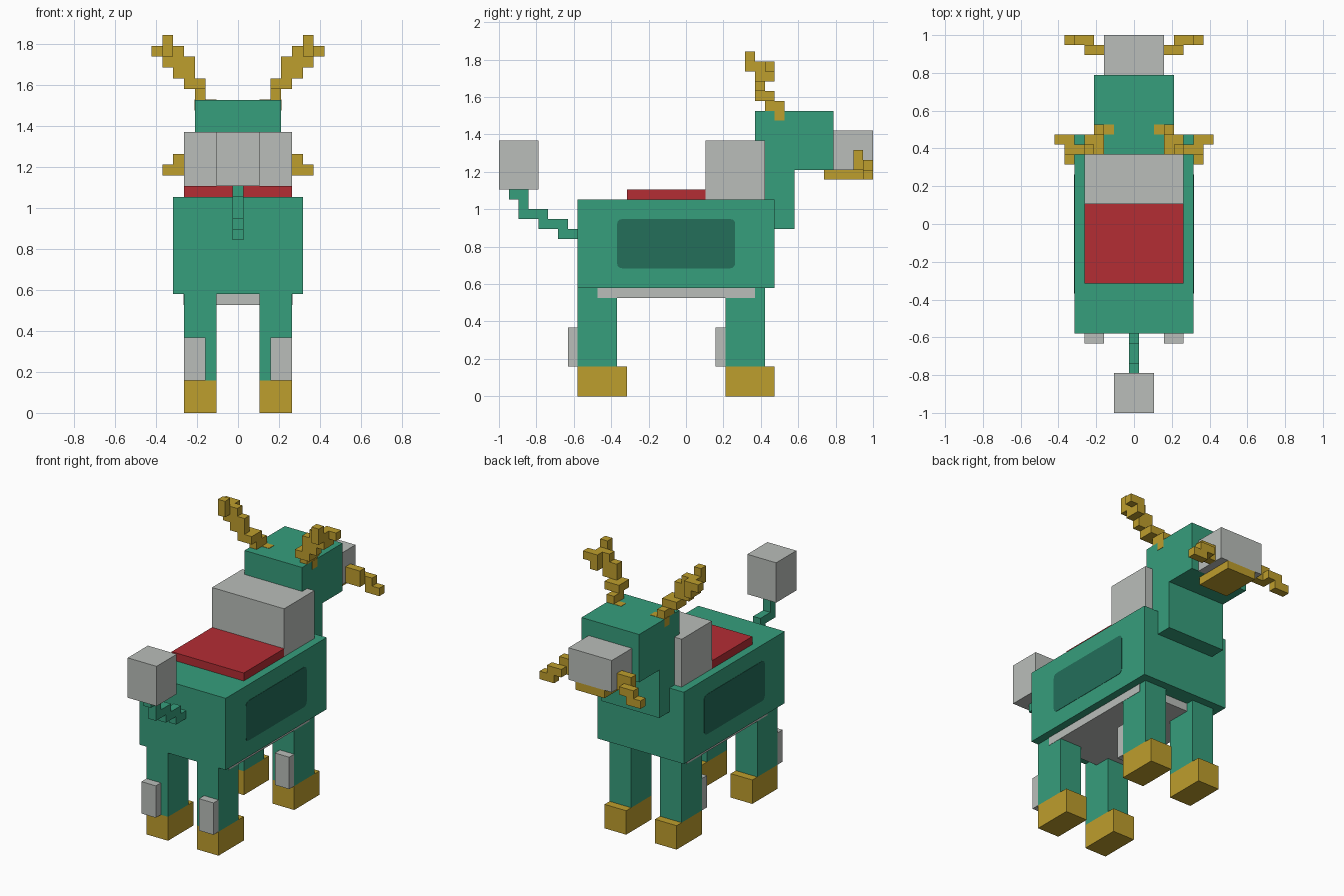
import bpy
import bmesh

U = 1 / 19  # size of one block

default = bpy.data.objects.get("Cube")
if default:
    bpy.data.objects.remove(default, do_unlink=True)


def material(name, rgb):
    mat = bpy.data.materials.new(name)
    mat.use_nodes = True
    mat.diffuse_color = (*rgb, 1)
    bsdf = next(n for n in mat.node_tree.nodes if n.type == 'BSDF_PRINCIPLED')
    bsdf.inputs["Base Color"].default_value = (*rgb, 1)
    return mat


GREEN = material("green", (0.037, 0.342, 0.202))
DARK = material("dark_green", (0.017, 0.156, 0.102))
GREY = material("pale_grey", (0.491, 0.515, 0.491))
GOLD = material("gold", (0.515, 0.342, 0.026))
RED = material("red", (0.456, 0.026, 0.034))


def blocks(name, mat, boxes, mirror=False, round_corners=0):
    """One object from boxes given as (x, y, z) ranges in block units."""
    bm = bmesh.new()
    for ranges in boxes:
        cube = bmesh.ops.create_cube(bm, size=1)
        for v in cube["verts"]:
            v.co = [(lo + (c + 0.5) * (hi - lo)) * U for c, (lo, hi) in zip(v.co, ranges)]
    if round_corners:
        edges = [e for e in bm.edges
                 if abs(e.verts[0].co.y - e.verts[1].co.y) < 1e-6
                 and abs(e.verts[0].co.z - e.verts[1].co.z) < 1e-6]
        bmesh.ops.bevel(bm, geom=edges, offset=round_corners * U, segments=3,
                        profile=0.5, affect='EDGES')
    mesh = bpy.data.meshes.new(name)
    bm.to_mesh(mesh)
    bm.free()
    mesh.materials.append(mat)
    obj = bpy.data.objects.new(name, mesh)
    bpy.context.collection.objects.link(obj)
    if mirror:
        mod = obj.modifiers.new("mirror", 'MIRROR')
        mod.use_clip = False
        mod.use_mirror_merge = False
    return obj


def centred(half, y, z):
    return ((-half, half), y, z)


# Trunk, neck and head
blocks("body", GREEN, [centred(6, (-11, 9), (11, 20))])
blocks("neck", GREEN, [centred(4, (7, 11), (17, 23))])
blocks("head", GREEN, [centred(4, (7, 15), (23, 29))])
blocks("muzzle", GREY, [centred(3, (15, 19), (23, 27))])
blocks("jaw", GOLD, [centred(2, (14, 19), (22, 23))])

# Mane, saddle, belly and side panels
blocks("mane", GREY, [centred(5, (2, 8), (20, 26))])
blocks("saddle", RED, [centred(5, (-6, 2), (20, 21))])
blocks("belly", GREY, [centred(5.04, (-9, 7), (10, 11))])
blocks("side_panel", DARK, [((5.95, 6.04), (-7, 5), (13, 18))],
       mirror=True, round_corners=0.5)

# Legs with hooves and tufts
for name, y in (("rear", -11), ("front", 4)):
    blocks(name + "_leg", GREEN, [((2, 5), (y, y + 4), (3, 11))], mirror=True)
    blocks(name + "_hoof", GOLD, [((2, 5), (y, y + 5), (0, 3))], mirror=True)
    blocks(name + "_leg_tuft", GREY, [((3, 5), (y - 1, y), (3, 7))], mirror=True)

# Stepped tail with tuft
tail_steps = [(-13, -11), (-15, -12), (-17, -14), (-17, -16), (-18, -16)]
blocks("tail", GREEN, [centred(0.5, y, (16 + i, 17 + i)) for i, y in enumerate(tail_steps)])
blocks("tail_tuft", GREY, [centred(2, (-19, -15), (21, 26))])

# Whiskers beside the muzzle
blocks("whisker", GOLD, [
    ((3, 5), (17, 18), (23, 25)),
    ((4, 6), (18, 19), (23, 24)),
    ((5, 7), (18, 19), (22, 23)),
], mirror=True)

# Antlers: stepped stem, then two prongs
blocks("antler", GOLD, [
    ((2, 4.04), (9, 10), (28, 29.04)),
    ((3, 4), (8, 10), (29, 30)),
    ((3, 5), (7, 9), (30, 31)),
    ((4, 6), (7, 8), (31, 32)),
    ((4, 7), (7, 8), (32, 33)),
    ((5, 7), (7, 8), (33, 34)),
    ((6, 7), (6, 7), (33, 35)),
    ((6, 7), (8, 9), (32, 33)),
    ((6, 8), (8, 9), (33, 34)),
], mirror=True)
